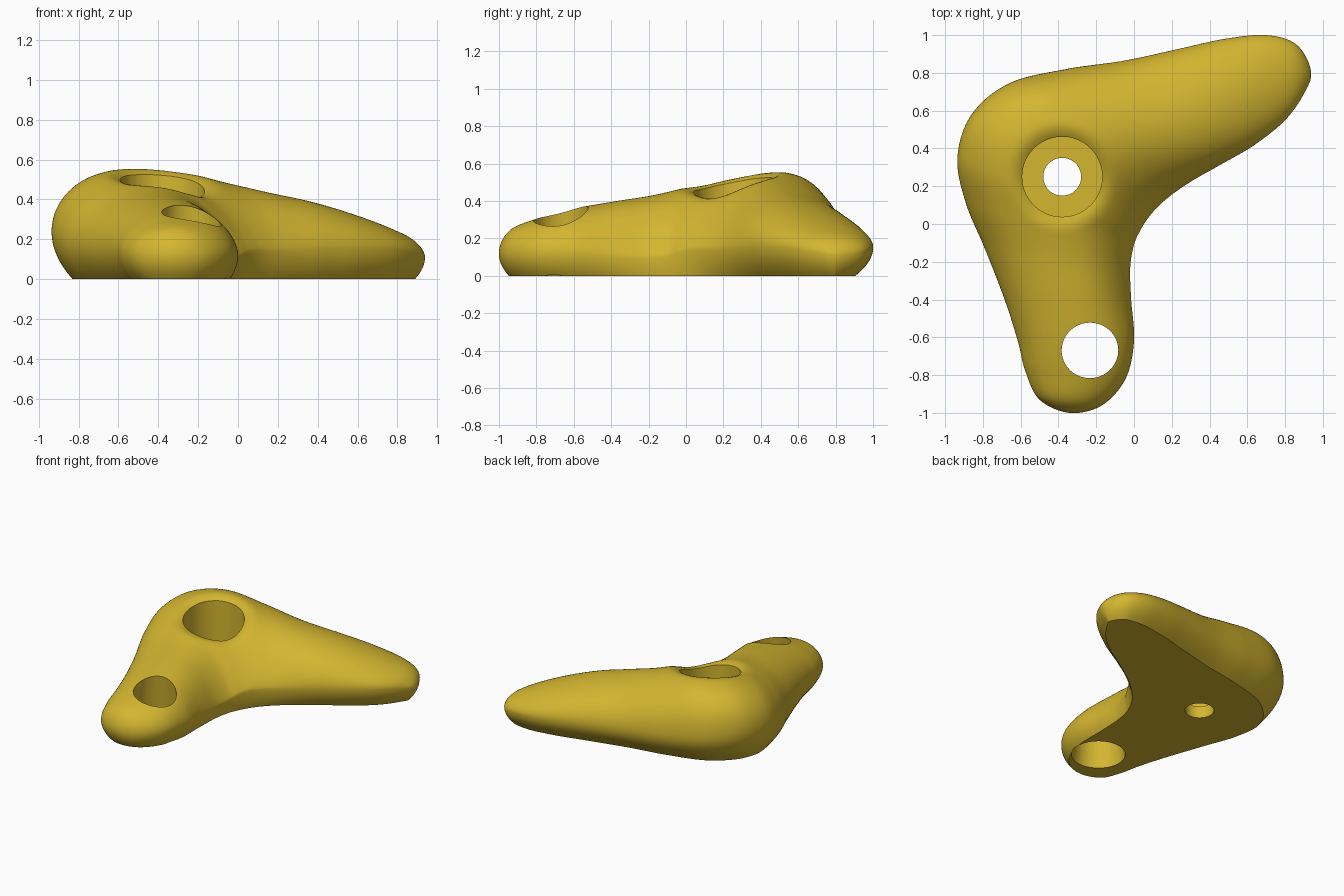
import bpy
import bmesh
import math
from mathutils import Vector

cube = bpy.data.objects.get("Cube")
if cube:
    bpy.data.objects.remove(cube, do_unlink=True)

# One flat colour for the whole part
mustard = bpy.data.materials.new("mustard_yellow")
mustard.use_nodes = True
colour = (0.66, 0.47, 0.03, 1)
mustard.diffuse_color = colour
mustard.node_tree.nodes["Principled BSDF"].inputs["Base Color"].default_value = colour

# Stations along the bent spine:
# outer x, outer y, inner x, inner y, ridge height, widest height, ridge position
STATIONS = [
    (-.34, -1, -.34, -1, .12, .12, .5),
    (-.5, -.93, -.17, -.96, .24, .12, .5),
    (-.575, -.78, -.045, -.82, .305, .13, .5),
    (-.615, -.62, 0, -.62, .355, .14, .5),
    (-.685, -.4, -.015, -.4, .395, .15, .5),
    (-.79, -.13, -.02, -.23, .43, .17, .48),
    (-.89, .11, 0, -.11, .475, .2, .44),
    (-.935, .35, .03, -.04, .525, .24, .4),
    (-.86, .58, .07, .025, .555, .25, .36),
    (-.66, .745, .125, .09, .55, .23, .36),
    (-.36, .82, .2, .155, .495, .2, .4),
    (-.05, .865, .31, .23, .44, .18, .46),
    (.25, .93, .46, .315, .39, .17, .5),
    (.48, .98, .64, .42, .33, .16, .5),
    (.7, 1, .8, .55, .26, .15, .5),
    (.86, .95, .9, .69, .195, .13, .5),
    (.937, .81, .937, .81, .11, .11, .5),
]
STEPS = 10       # samples between stations
ACROSS = 56      # faces across the top
LOWER = 8        # rings below the widest line
RECESS = Vector((-.38, .25))
CROOK = Vector((.03, -.1))


def beyond_tip(tip, near):
    """Station past a tip: sides swapped and ridge mirrored, to round the end."""
    ox, oy, ix, iy, ridge, wide, pos = near
    return (ix, iy, ox, oy, 2 * tip[4] - ridge, wide, pos)


def catmull(a, b, c, d, t):
    return tuple(0.5 * (2 * q + (r - p) * t + (2 * p - 5 * q + 4 * r - s) * t * t
                        + (3 * q - p - 3 * r + s) * t ** 3)
                 for p, q, r, s in zip(a, b, c, d))


def sample_stations():
    rows = [beyond_tip(STATIONS[0], STATIONS[1]), *STATIONS,
            beyond_tip(STATIONS[-1], STATIONS[-2])]
    out = [catmull(*rows[i:i + 4], k / STEPS)
           for i in range(len(STATIONS) - 1) for k in range(STEPS)]
    return out + [STATIONS[-1]]


def crook_weight(point):
    """1 in the inner bend, fading to 0 along both arms."""
    return math.exp(-((point - CROOK).length / 0.45) ** 2)


def top_point(station, j):
    """Point on the domed cross-section, from the outer to the inner edge."""
    ox, oy, ix, iy, ridge, wide, pos = station
    angle = math.pi * j / ACROSS
    u = (1 - math.cos(angle)) / 2
    # The inner bend falls away in a gentler, lower slope
    sag = crook_weight(Vector((ix, iy))) * max(0, 2 * u - 1)
    base = wide * (1 - 0.45 * sag)
    rise = max(0, math.sin(angle)) ** (1 + 0.6 * sag)
    u += 4 * (pos - 0.5) * u * (1 - u)
    p = Vector((ox + (ix - ox) * u, oy + (iy - oy) * u, base + (ridge - base) * rise))
    # Soft dip that rounds the rim of the recess
    near = max(0, 0.3 - max((p.xy - RECESS).length, 0.18)) / 0.12
    p.z -= 0.06 * near * near
    return p


def build_body():
    bm = bmesh.new()
    samples = sample_stations()
    grid = []
    for i, s in enumerate(samples):
        if i in (0, len(samples) - 1):
            grid.append([bm.verts.new((s[0], s[1], s[5]))] * (ACROSS + 1))
        else:
            grid.append([bm.verts.new(top_point(s, j)) for j in range(ACROSS + 1)])

    def face(*verts):
        unique = list(dict.fromkeys(verts))
        if len(unique) > 2:
            bm.faces.new(unique)

    # Domed top
    for a, b in zip(grid, grid[1:]):
        for j in range(ACROSS):
            face(a[j], b[j], b[j + 1], a[j + 1])

    # Lower sides curl inward to the flat base, most at the back, least in the bend
    rim = [row[0] for row in grid] + [row[-1] for row in grid[-2:0:-1]]
    count = len(rim)
    inset = []
    for i, v in enumerate(rim):
        along = rim[(i + 1) % count].co - rim[i - 1].co
        inward = Vector((along.y, -along.x, 0)).normalized()
        amount = 0.45 + 0.18 * max(0, -inward.y)
        inset.append(inward * (v.co.z * amount * (1 - 0.75 * crook_weight(v.co.xy))))
    previous = rim
    for k in range(1, LOWER + 1):
        drop = k / LOWER
        ring = []
        for v, shift in zip(rim, inset):
            p = v.co + shift * drop ** 2
            p.z = v.co.z * (1 - drop)
            ring.append(bm.verts.new(p))
        for i in range(count):
            j = (i + 1) % count
            face(previous[i], previous[j], ring[j], ring[i])
        previous = ring
    bm.faces.new(previous)
    bmesh.ops.recalc_face_normals(bm, faces=bm.faces)

    mesh = bpy.data.meshes.new("hold_body")
    bm.to_mesh(mesh)
    bm.free()
    mesh.materials.append(mustard)
    obj = bpy.data.objects.new("hold_body", mesh)
    bpy.context.collection.objects.link(obj)
    return obj


def cut_hole(body, name, x, y, low_radius, high_radius, low, high):
    """Cut a round, straight or tapered hole between two heights."""
    bpy.ops.mesh.primitive_cone_add(vertices=72, radius1=low_radius, radius2=high_radius,
                                    depth=high - low, location=(x, y, (high + low) / 2))
    cutter = bpy.context.object
    cutter.name = name
    cutter.hide_render = True
    cutter.data.materials.append(mustard)
    mod = body.modifiers.new(name, "BOOLEAN")
    mod.operation = "DIFFERENCE"
    mod.solver = "EXACT"
    mod.object = cutter
    bpy.context.view_layer.objects.active = body
    bpy.ops.object.modifier_apply(modifier=mod.name)
    bpy.data.objects.remove(cutter, do_unlink=True)


body = build_body()
cut_hole(body, "bolt_recess", RECESS.x, RECESS.y, 0.212, 0.212, 0.09, 1)
cut_hole(body, "bolt_hole", RECESS.x, RECESS.y, 0.1, 0.1, -0.5, 1)
cut_hole(body, "finger_hole", -.237, -.665, 0.197, 0.115, -0.1, 0.6)

bpy.ops.object.select_all(action="DESELECT")
body.select_set(True)
bpy.context.view_layer.objects.active = body
bpy.ops.object.shade_smooth_by_angle(angle=math.radians(35))
